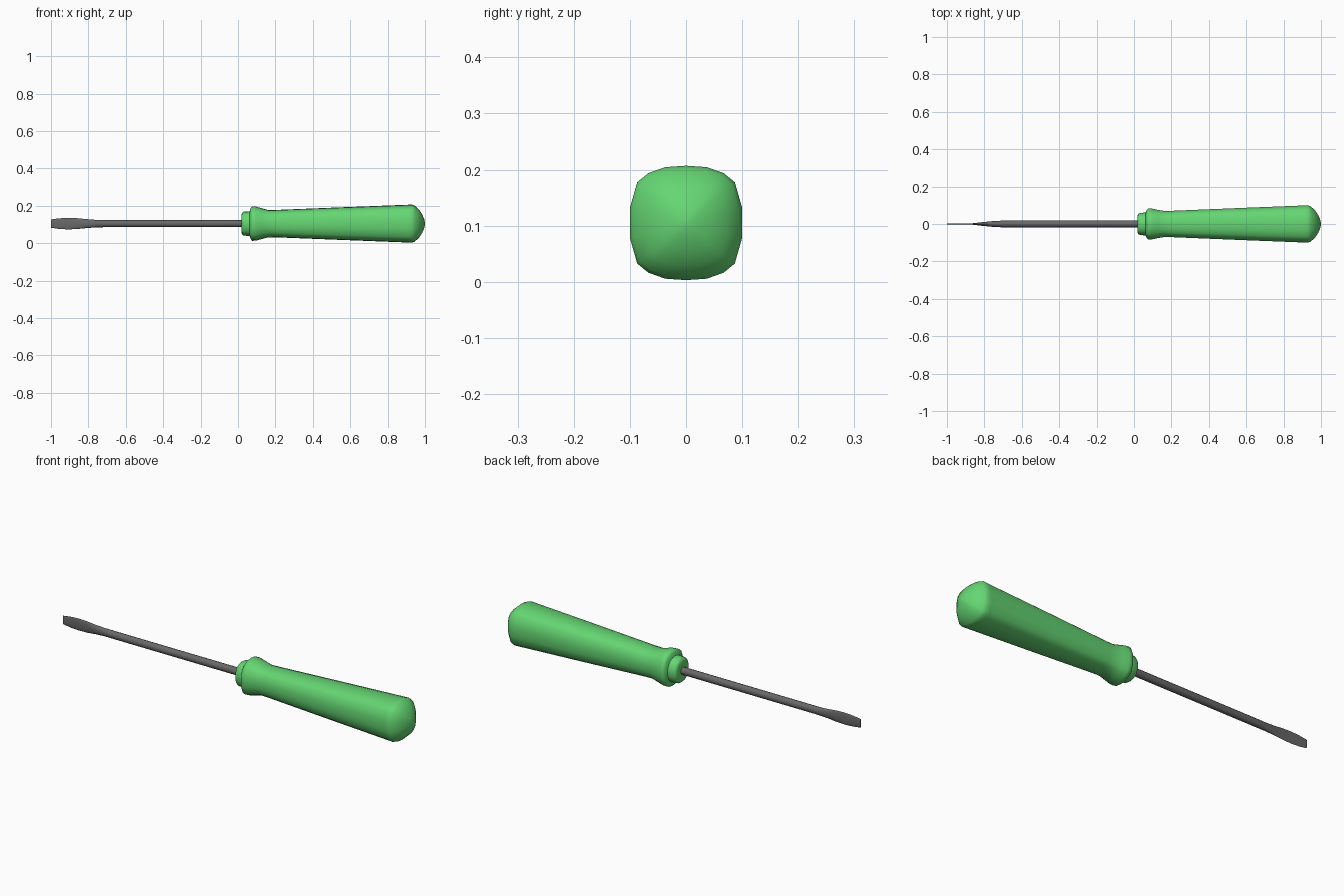
import bpy
import bmesh
import math

cube = bpy.data.objects.get("Cube")
if cube:
    bpy.data.objects.remove(cube, do_unlink=True)

AXIS_Z = 0.105  # height of the tool's long axis


def make_material(name, colour):
    mat = bpy.data.materials.new(name)
    mat.use_nodes = True
    mat.diffuse_color = (*colour, 1)
    bsdf = next(n for n in mat.node_tree.nodes if n.type == 'BSDF_PRINCIPLED')
    bsdf.inputs["Base Color"].default_value = (*colour, 1)
    return mat


# Rounded-square section, one quarter, mirrored to a full loop
QUARTER = [(1.0, 0.26), (0.87, 0.71), (0.67, 0.87), (0.37, 0.975)]
SQUARE = (QUARTER + [(0, 1.0)] + [(-y, z) for y, z in reversed(QUARTER)]
          + [(-y, -z) for y, z in QUARTER] + [(0, -1.0)]
          + [(y, -z) for y, z in reversed(QUARTER)])
ROUND = [(math.cos(math.tau * i / 12), math.sin(math.tau * i / 12)) for i in range(12)]


def blended(squareness):
    """Rounded square pulled towards a circle."""
    pts = []
    for y, z in SQUARE:
        length = math.hypot(y, z)
        s = squareness + (1 - squareness) / length
        pts.append((y * s, z * s))
    return pts


def loft(name, stations, section_for, mat, angle):
    """Skin sections along x; each station is (x, half width, half height, squareness)."""
    bm = bmesh.new()
    rings = []
    for x, ry, rz, sq in stations:
        rings.append([bm.verts.new((x, y * ry, AXIS_Z + z * rz)) for y, z in section_for(sq)])
    n = len(rings[0])
    for a, b in zip(rings, rings[1:]):
        for i in range(n):
            j = (i + 1) % n
            bm.faces.new((a[i], a[j], b[j], b[i]))
    bm.faces.new(rings[0])
    bm.faces.new(rings[-1])
    bmesh.ops.recalc_face_normals(bm, faces=bm.faces)
    mesh = bpy.data.meshes.new(name)
    bm.to_mesh(mesh)
    bm.free()
    mesh.materials.append(mat)
    obj = bpy.data.objects.new(name, mesh)
    bpy.context.collection.objects.link(obj)
    bpy.ops.object.select_all(action='DESELECT')
    obj.select_set(True)
    bpy.context.view_layer.objects.active = obj
    bpy.ops.object.shade_smooth_by_angle(angle=math.radians(angle))
    return obj


green = make_material("handle green", (0.13, 0.67, 0.17))
steel = make_material("steel grey", (0.14, 0.14, 0.14))

# Handle: collar, flared flange, tapered grip and domed end
loft("handle", [
    (0.018, 0.045, 0.047, 0.2), (0.022, 0.055, 0.058, 0.2), (0.03, 0.060, 0.064, 0.2),
    (0.062, 0.063, 0.066, 0.2), (0.068, 0.076, 0.082, 0.4), (0.075, 0.085, 0.092, 0.4),
    (0.095, 0.084, 0.091, 0.4), (0.125, 0.077, 0.083, 0.5), (0.16, 0.071, 0.073, 0.6),
    (0.20, 0.071, 0.073, 0.7), (0.55, 0.085, 0.087, 0.9), (0.91, 0.099, 0.101, 1),
    (0.93, 0.100, 0.102, 1), (0.945, 0.094, 0.096, 1), (0.968, 0.073, 0.075, 1),
    (0.985, 0.048, 0.05, 0.9), (0.996, 0.022, 0.023, 0.7), (1.0, 0.006, 0.006, 0.5),
], blended, green, 60)

# Shaft: round rod flattened into a flared blade
loft("shaft_and_blade", [
    (0.03, 0.018, 0.019, 0), (-0.70, 0.018, 0.019, 0), (-0.76, 0.015, 0.020, 0),
    (-0.81, 0.010, 0.024, 0), (-0.86, 0.004, 0.029, 0), (-0.91, 0.003, 0.031, 0),
    (-0.96, 0.003, 0.028, 0), (-1.0, 0.003, 0.022, 0),
], lambda sq: ROUND, steel, 50)
